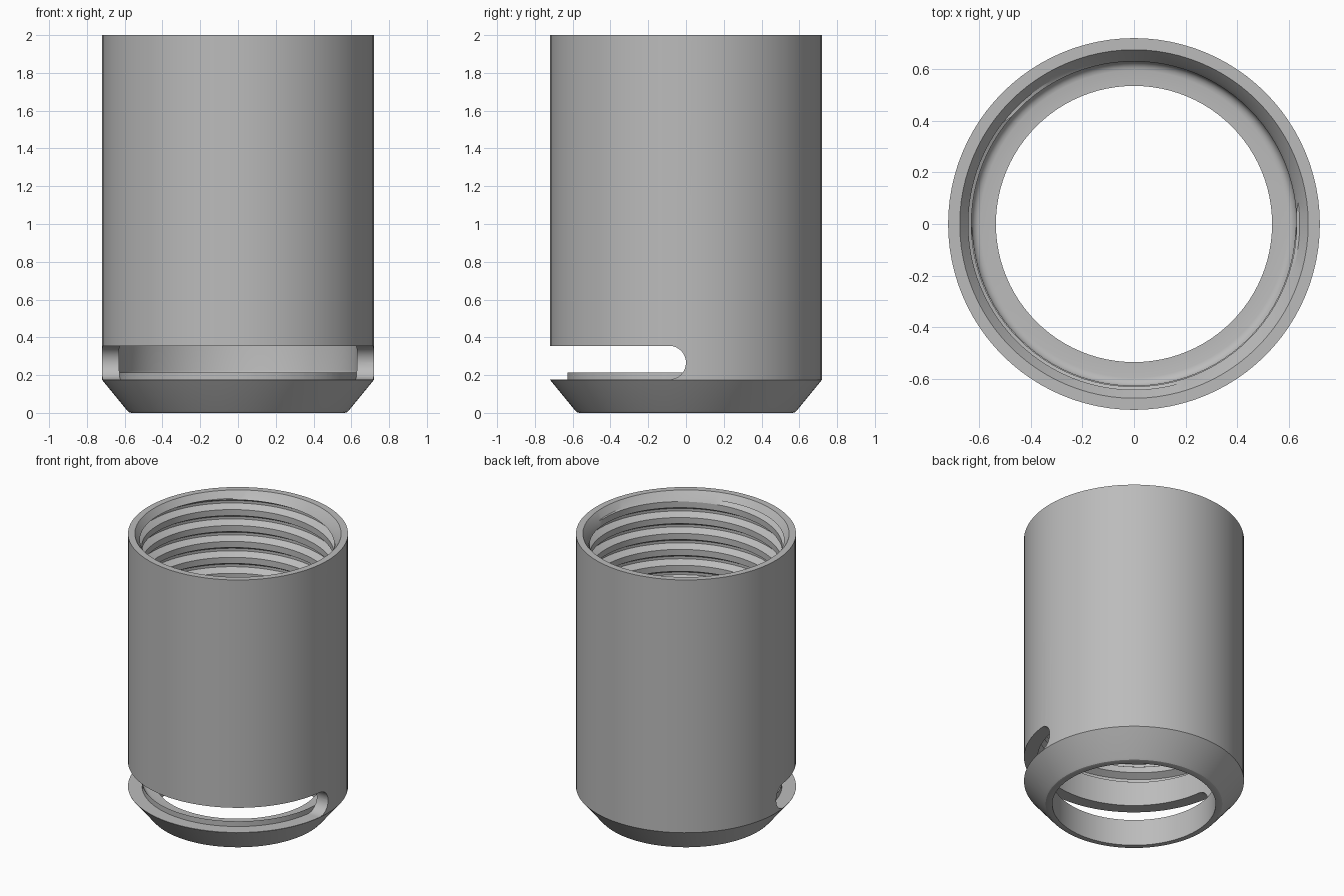
import bpy, bmesh
from math import sin, cos, pi, ceil

cube = bpy.data.objects.get("Cube")
if cube:
    bpy.data.objects.remove(cube)

SEGMENTS = 96
BORE, ROOT, PITCH = 0.63, 0.675, 0.115
THREAD_LOW, THREAD_HIGH = 0.53, 1.955

grey = bpy.data.materials.new("satin_grey")
grey.use_nodes = True
grey.diffuse_color = (0.5, 0.5, 0.5, 1)
grey.node_tree.nodes["Principled BSDF"].inputs["Base Color"].default_value = (0.5, 0.5, 0.5, 1)


def finish(bm, name):
    bmesh.ops.recalc_face_normals(bm, faces=bm.faces)
    mesh = bpy.data.meshes.new(name)
    bm.to_mesh(mesh)
    bm.free()
    mesh.materials.append(grey)
    ob = bpy.data.objects.new(name, mesh)
    bpy.context.collection.objects.link(ob)
    return ob


def subtract(ob, cutter):
    mod = ob.modifiers.new("cut", 'BOOLEAN')
    mod.operation, mod.solver, mod.object = 'DIFFERENCE', 'EXACT', cutter
    bpy.context.view_layer.objects.active = ob
    bpy.ops.object.modifier_apply(modifier=mod.name)
    cutter.hide_render = True
    cutter.hide_set(True)


# Trapezoidal thread: radius at each fraction of the pitch
TOOTH = [(0, BORE), (0.38, BORE), (0.61, ROOT), (0.77, ROOT)]


def section(turn):
    """Closed wall section (radius, height) at a fraction of a turn."""
    pts = [(0.535, 0.0), (0.565, 0.0), (0.578, 0.004), (0.588, 0.014),
           (0.72, 0.175), (0.72, 2.0), (ROOT, 2.0)]
    bore = []
    turns = ceil((THREAD_HIGH - THREAD_LOW) / PITCH) + 1
    for k in range(-2, turns):
        for frac, r in TOOTH:
            z = THREAD_LOW + PITCH * (k + frac + turn)
            if z <= THREAD_LOW:
                bore.append((BORE, THREAD_LOW))
            elif z >= THREAD_HIGH:
                bore.append((0.642, THREAD_HIGH))
            else:
                bore.append((r, z))
    # Rounded inner shelf at the foot of the bore
    shelf = [(BORE - 0.035 * (1 - cos(a * pi / 8)), 0.225 - 0.035 * sin(a * pi / 8))
             for a in range(5)]
    return pts + bore[::-1] + shelf + [(0.535, 0.19)]


# Threaded sleeve
bm = bmesh.new()
columns = []
for i in range(SEGMENTS + 1):
    a = 2 * pi * i / SEGMENTS
    columns.append([bm.verts.new((r * cos(a), r * sin(a), z))
                    for r, z in section(i / SEGMENTS)])
for c, d in zip(columns, columns[1:]):
    for j in range(len(c)):
        bm.faces.new((c[j - 1], d[j - 1], d[j], c[j]))
bmesh.ops.remove_doubles(bm, verts=bm.verts, dist=0.0001)
sleeve = finish(bm, "threaded_sleeve")

# Slot cutter with a rounded end, running through the front half
bm = bmesh.new()
LOW, HIGH = 0.177, 0.355
mid, rad = (LOW + HIGH) / 2, (HIGH - LOW) / 2
outline = [(-1, HIGH), (-1, LOW)]
outline += [(-rad + rad * cos(t), mid + rad * sin(t))
            for t in [-pi / 2 + pi * s / 16 for s in range(17)]]
face = bm.faces.new([bm.verts.new((-1, y, z)) for y, z in outline])
side = bmesh.ops.extrude_face_region(bm, geom=[face])
bmesh.ops.translate(bm, vec=(2, 0, 0),
                    verts=[v for v in side["geom"] if isinstance(v, bmesh.types.BMVert)])
slot = finish(bm, "slot_cutter")

# Core keeps the inner lip of the shelf standing above the slot floor
bm = bmesh.new()
bmesh.ops.create_cone(bm, cap_ends=True, segments=SEGMENTS,
                      radius1=0.628, radius2=0.628, depth=2)
core = finish(bm, "slot_core")

subtract(slot, core)
subtract(sleeve, slot)
for helper in (slot, core):
    bpy.data.objects.remove(helper)

bpy.ops.object.select_all(action='DESELECT')
sleeve.select_set(True)
bpy.context.view_layer.objects.active = sleeve
bpy.ops.object.shade_smooth_by_angle(angle=pi / 7)
